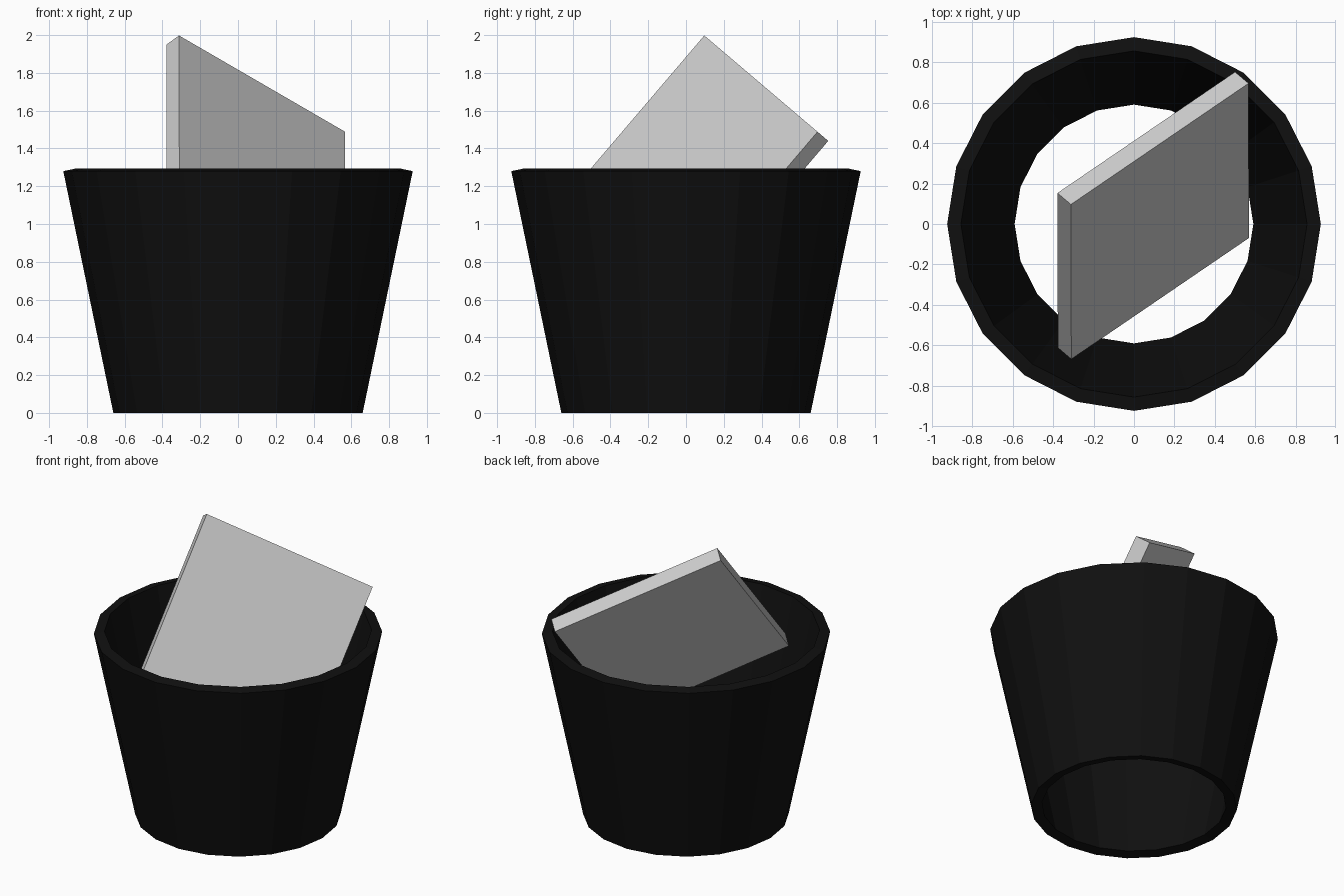
import bpy, bmesh, math
from mathutils import Vector, Matrix

if "Cube" in bpy.data.objects:
    bpy.data.objects.remove(bpy.data.objects["Cube"])


def make_object(name, bm):
    bmesh.ops.recalc_face_normals(bm, faces=bm.faces)
    mesh = bpy.data.meshes.new(name)
    bm.to_mesh(mesh)
    bm.free()
    obj = bpy.data.objects.new(name, mesh)
    bpy.context.collection.objects.link(obj)
    return obj


# Bucket: open tapered 20-sided shell, wall thickness measured square to the slope
SIDES = 20
PROFILE = [(0.66, 0.0), (0.925, 1.28), (0.857, 1.294), (0.591, 0.014)]
bm = bmesh.new()
rings = []
for r, z in PROFILE:
    angles = [2 * math.pi * i / SIDES for i in range(SIDES)]
    rings.append([bm.verts.new((r * math.cos(a), r * math.sin(a), z)) for a in angles])
for k in range(len(rings)):
    lower, upper = rings[k], rings[(k + 1) % len(rings)]
    for i in range(SIDES):
        j = (i + 1) % SIDES
        bm.faces.new((lower[i], lower[j], upper[j], upper[i]))
bucket = make_object("bucket", bm)

black = bpy.data.materials.new("black")
black.diffuse_color = (0.005, 0.005, 0.005, 1)
black.use_nodes = True
black.node_tree.nodes["Principled BSDF"].inputs["Base Color"].default_value = black.diffuse_color
bucket.data.materials.append(black)

# Square slab leaning inside the bucket
side_a = Vector((0.88, 0.60, -0.51)).normalized()
side_b = Vector((0, -0.77, -0.90))
side_b = (side_b - side_a * side_b.dot(side_a)).normalized()
normal = side_a.cross(side_b)
axes = Matrix((side_a, side_b, normal)).transposed().to_4x4()
size = Matrix.Diagonal((1.18, 1.18, 0.10, 1))

bm = bmesh.new()
bmesh.ops.create_cube(bm, size=1)
bm.transform(Matrix.Translation((0.095, 0.042, 1.27)) @ axes @ size)
make_object("leaning_slab", bm)
